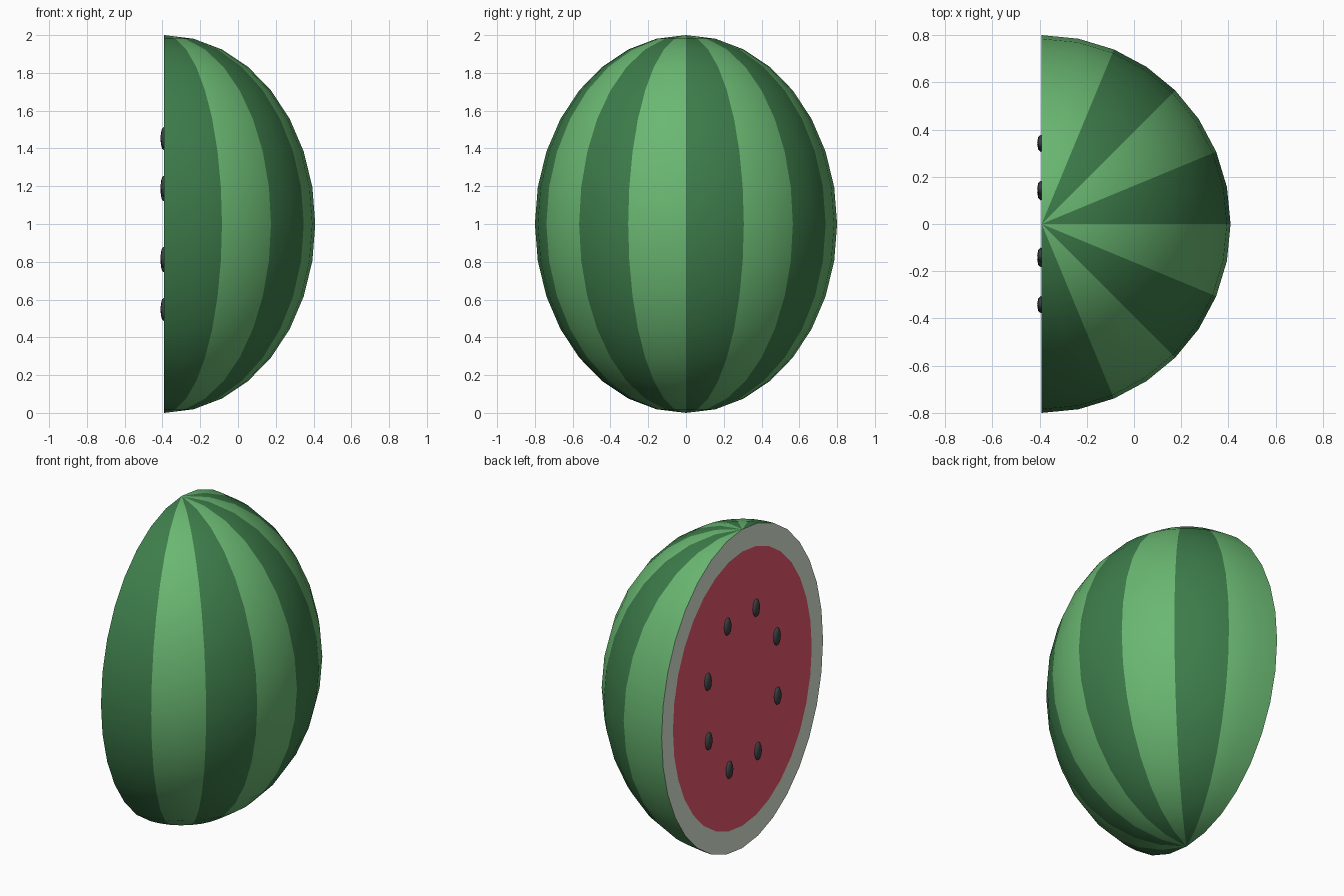
import bpy, bmesh, math

if "Cube" in bpy.data.objects:
    bpy.data.objects.remove(bpy.data.objects["Cube"])

CUT_X, RY, RZ = -0.391, 0.80, 1.0      # cut plane, horizontal and vertical radii
SEGS, RINGS = 16, 16                   # half turn, pole to pole
FLESH = 0.86                           # flesh size relative to the cut face


def material(name, rgb):
    def lin(c):
        c /= 255
        return c / 12.92 if c <= 0.04045 else ((c + 0.055) / 1.055) ** 2.4
    m = bpy.data.materials.new(name)
    m.diffuse_color = (*[lin(c) for c in rgb], 1)
    m.use_nodes = True
    m.node_tree.nodes["Principled BSDF"].inputs["Base Color"].default_value = m.diffuse_color
    return m


LIGHT = material("light green", (106, 184, 114))
DARK = material("dark green", (61, 124, 74))
PALE = material("pale rind", (228, 242, 224))
RED = material("red flesh", (238, 92, 114))
BLACK = material("seed black", (62, 66, 67))


def make_object(name, bm, mats, smooth=False):
    me = bpy.data.meshes.new(name)
    bm.to_mesh(me)
    bm.free()
    for m in mats:
        me.materials.append(m)
    for p in me.polygons:
        p.use_smooth = smooth
    ob = bpy.data.objects.new(name, me)
    bpy.context.collection.objects.link(ob)
    return ob


# Striped outer skin: half ellipsoid, two segments per stripe
bm = bmesh.new()
top = bm.verts.new((CUT_X, 0, 1 + RZ))
bottom = bm.verts.new((CUT_X, 0, 1 - RZ))
cols = []
for s in range(SEGS + 1):
    a = math.pi * (s / SEGS - 0.5)
    col = [top]
    for r in range(1, RINGS):
        t = math.pi * r / RINGS
        q = RY * math.sin(t)
        col.append(bm.verts.new((CUT_X + q * math.cos(a), q * math.sin(a),
                                 1 + RZ * math.cos(t))))
    cols.append(col + [bottom])
for s in range(SEGS):
    for r in range(RINGS):
        quad = [cols[s][r], cols[s][r + 1], cols[s + 1][r + 1], cols[s + 1][r]]
        f = bm.faces.new(list(dict.fromkeys(quad)))
        f.material_index = 0 if (s // 2) % 2 else 1
make_object("striped_skin", bm, [LIGHT, DARK], smooth=True)

# Cut face: pale rim around red flesh, facing -x
bm = bmesh.new()
n = RINGS * 2


def ellipse(k):
    return [bm.verts.new((CUT_X, k * RY * math.sin(2 * math.pi * i / n),
                          1 + k * RZ * math.cos(2 * math.pi * i / n)))
            for i in range(n)]


outer, inner = ellipse(1), ellipse(FLESH)
for i in range(n):
    j = (i + 1) % n
    bm.faces.new((outer[i], outer[j], inner[j], inner[i]))
bm.faces.new(inner).material_index = 1
for f in bm.faces:
    f.normal_update()
    if f.normal.x > 0:
        f.normal_flip()
make_object("cut_face", bm, [PALE, RED])

# Ring of eight pointed seeds
for i in range(8):
    a = math.radians(21 + 45 * i)
    bm = bmesh.new()
    bmesh.ops.create_uvsphere(bm, u_segments=8, v_segments=6, radius=1)
    for v in bm.verts:
        v.co = (v.co.x * 0.016, v.co.y * 0.033, v.co.z * 0.056)
    ob = make_object(f"seed_{i + 1}", bm, [BLACK], smooth=True)
    ob.location = (CUT_X - 0.003, 0.37 * math.cos(a), 1 + 0.49 * math.sin(a))
